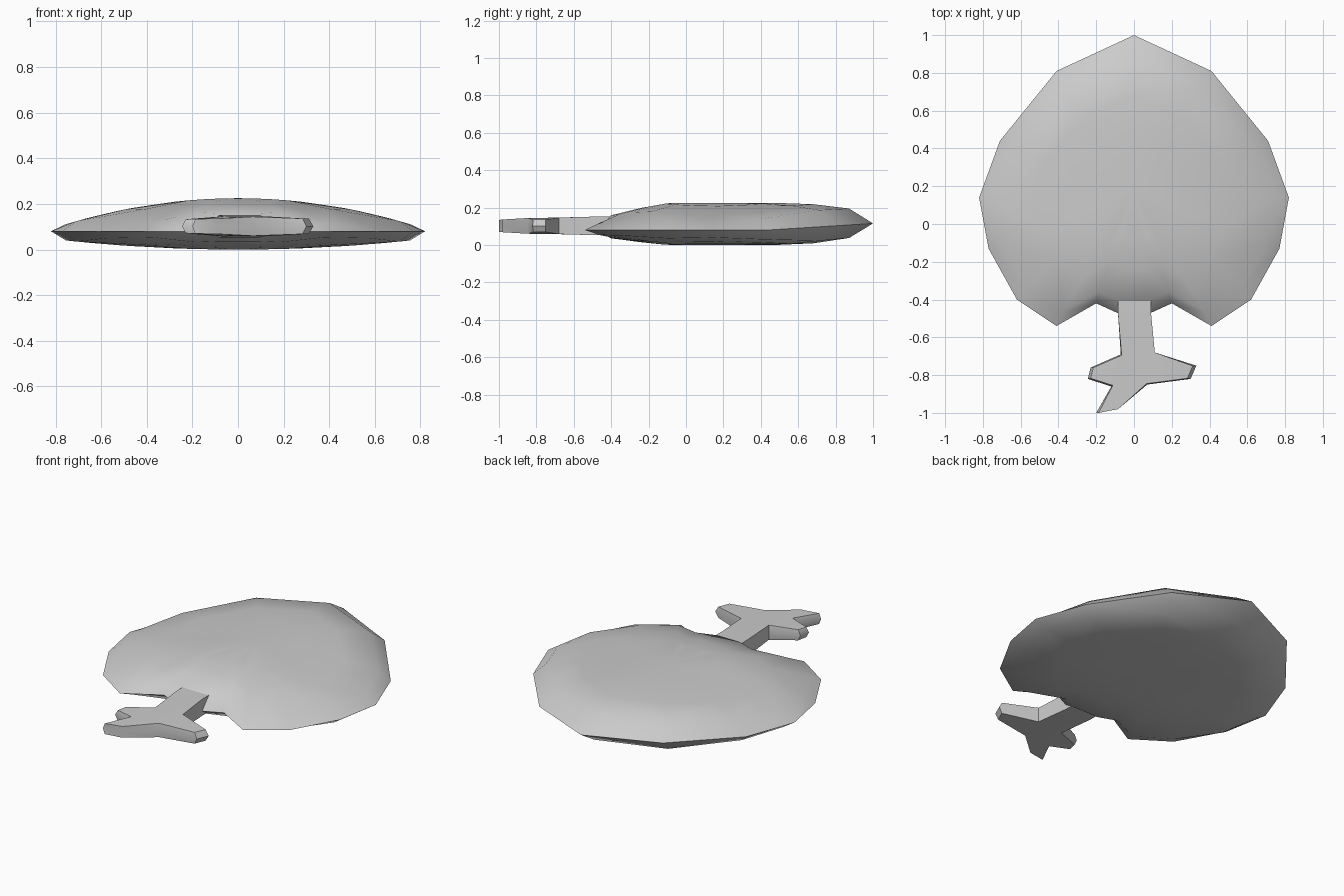
import bpy, bmesh, math

if "Cube" in bpy.data.objects:
    bpy.data.objects.remove(bpy.data.objects["Cube"])


def finish(name, bm, angle):
    bmesh.ops.recalc_face_normals(bm, faces=bm.faces[:])
    mesh = bpy.data.meshes.new(name)
    bm.to_mesh(mesh)
    bm.free()
    obj = bpy.data.objects.new(name, mesh)
    bpy.context.collection.objects.link(obj)
    bpy.ops.object.select_all(action='DESELECT')
    obj.select_set(True)
    bpy.context.view_layer.objects.active = obj
    bpy.ops.object.shade_smooth_by_angle(angle=math.radians(angle))
    return obj


# Domed upper and shallow lower surface of the pad
def top_z(x, y):
    front, back = max(0, y - 0.5), max(0, -0.13 - y)
    return 0.225 - 0.2 * x * x - 0.22 * front ** 2 - 0.24 * back


def bottom_z(x, y):
    front, back = max(0, y - 0.5), max(0, -0.13 - y)
    return 0.07 * x * x + 0.27 * front ** 2 + 0.13 * back


# Pad: mirrored rim outline, then rings shrinking to a centre on both sides
CY = 0.2
half = [(0.41, 0.81), (0.71, 0.44), (0.82, 0.14), (0.77, -0.13),
        (0.62, -0.40), (0.41, -0.54), (0.20, -0.42), (0.09, -0.47)]
outline = [(0, 1)] + half + [(-x, y) for x, y in reversed(half)]
n = len(outline)
bm = bmesh.new()
rim = [bm.verts.new((x, y, 0.08 + 0.035 * max(0, (y - 0.44) / 0.56)))
       for x, y in outline]
for height in (top_z, bottom_z):
    previous = rim
    for sx, front, back in ((0.92, 0.84, 0.90), (0.65, 0.6, 0.65), (0.35, 0.35, 0.42)):
        ring = []
        for x, y in outline:
            px = x * sx
            py = CY + (y - CY) * (front if y > CY else back)
            ring.append(bm.verts.new((px, py, height(px, py))))
        for i in range(n):
            j = (i + 1) % n
            bm.faces.new((previous[i], previous[j], ring[j], ring[i]))
        previous = ring
    centre = bm.verts.new((0, CY, height(0, CY)))
    for i in range(n):
        bm.faces.new((previous[i], previous[(i + 1) % n], centre))
bmesh.ops.triangulate(bm, faces=[f for f in bm.faces if len(f.verts) > 3])
finish("leaf_pad", bm, 85)

# Stem with three forked stubs: (x, y, half thickness) around the outline
stem = [(-0.085, -0.33, 0.05), (-0.085, -0.47, 0.05), (-0.07, -0.69, 0.044),
        (-0.23, -0.76, 0.032), (-0.245, -0.82, 0.03), (-0.12, -0.86, 0.038),
        (-0.20, -1.0, 0.032), (-0.09, -0.98, 0.034), (0.07, -0.85, 0.042),
        (0.30, -0.82, 0.034), (0.33, -0.75, 0.033), (0.11, -0.68, 0.044),
        (0.09, -0.47, 0.05), (0.09, -0.33, 0.05)]
bm = bmesh.new()
# narrower caps above and below a full-width waist
INSET = 0.94
rings = []
for side in (1, 0, -1):
    ring = []
    for x, y, h in stem:
        if side and y < -0.68:
            x = 0.01 + (x - 0.01) * INSET
            y = y if y < -0.95 else -0.77 + (y + 0.77) * INSET
        ring.append(bm.verts.new((x, y, 0.102 + side * h)))
    rings.append(ring)
m = len(stem)
for a, b in zip(rings, rings[1:]):
    for i in range(m):
        j = (i + 1) % m
        bm.faces.new((a[i], a[j], b[j], b[i]))
# cap quads: shaft, upper shaft, three stubs and the hub between them
for ring in (rings[0], rings[2]):
    for face in ((0, 1, 12, 13), (1, 2, 11, 12), (2, 3, 4, 5),
                 (5, 6, 7, 8), (8, 9, 10, 11), (2, 5, 8, 11)):
        bm.faces.new([ring[k] for k in face])
finish("forked_stem", bm, 50)
